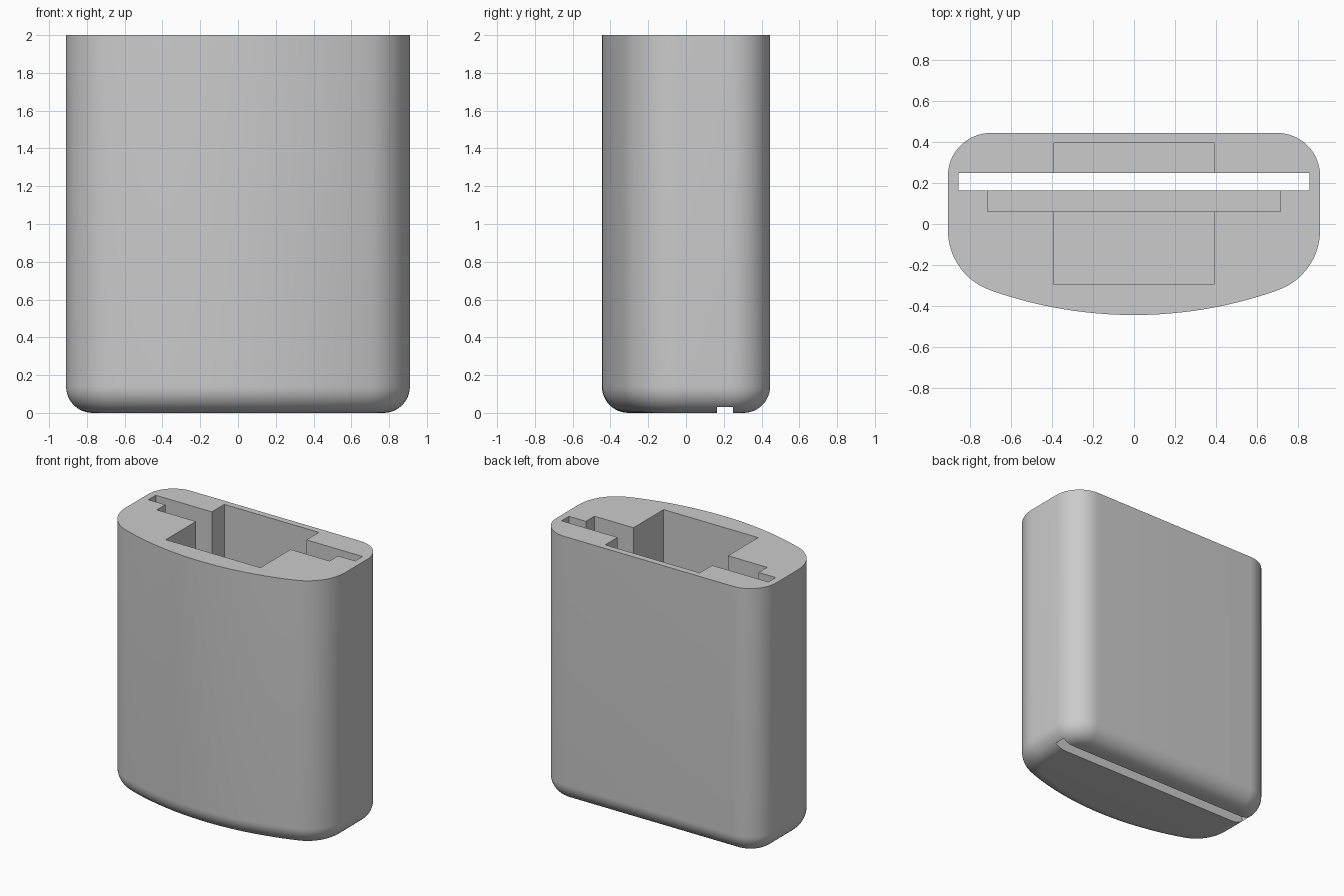
import bpy, bmesh
from math import sin, cos, atan2, pi, hypot

default = bpy.data.objects.get("Cube")
if default:
    bpy.data.objects.remove(default, do_unlink=True)

HALF_W, HALF_D, HEIGHT = 0.91, 0.445, 2.0
FILLET = 0.14
BACK_R = 0.21       # back corner radius
BOW_R = 2.1         # shallow bowed front
SIDE_R = 0.312      # front corner, tangent to bow and side

grey = bpy.data.materials.new("plain_grey")
grey.use_nodes = True
colour = (0.6, 0.6, 0.6, 1)
grey.diffuse_color = colour
grey.node_tree.nodes["Principled BSDF"].inputs["Base Color"].default_value = colour


def arc(cx, cy, r, a, b, n):
    return [(cx + r * cos(a + (b - a) * i / n), cy + r * sin(a + (b - a) * i / n))
            for i in range(n + 1)]


def outline(inset):
    """Right half as tangent arcs, front centre to back, then mirrored."""
    bow_y = BOW_R - HALF_D
    side_x, side_y = HALF_W - SIDE_R, -0.03
    join = atan2(side_y - bow_y, side_x)
    half = arc(0, bow_y, BOW_R - inset, -pi / 2, join, 12)
    half += arc(side_x, side_y, SIDE_R - inset, join, 0, 16)[1:]
    half += arc(HALF_W - BACK_R, HALF_D - BACK_R, BACK_R - inset, 0, pi / 2, 16)
    return half + [(-x, y) for x, y in reversed(half[1:])]


# Body: rounded bottom edge, straight walls, flat top
bm = bmesh.new()
steps = 12
levels = [(FILLET * (1 - sin(pi / 2 * i / steps)), FILLET * (1 - cos(pi / 2 * i / steps)))
          for i in range(steps + 1)] + [(0, HEIGHT)]
rings = [[bm.verts.new((x, y, z)) for x, y in outline(inset)] for inset, z in levels]
for low, high in zip(rings, rings[1:]):
    for i in range(len(low)):
        j = (i + 1) % len(low)
        bm.faces.new((low[i], low[j], high[j], high[i]))
bm.faces.new(rings[0][::-1])
bm.faces.new(rings[-1])
bmesh.ops.recalc_face_normals(bm, faces=bm.faces)
mesh = bpy.data.meshes.new("holder_body")
bm.to_mesh(mesh)
bm.free()
mesh.materials.append(grey)
body = bpy.data.objects.new("holder_body", mesh)
bpy.context.collection.objects.link(body)


def cut(name, half_x, y0, y1, z0):
    """Cut a box open at the top, down to z0."""
    top = HEIGHT + 0.2
    bpy.ops.mesh.primitive_cube_add(size=1, location=(0, (y0 + y1) / 2, (z0 + top) / 2))
    box = bpy.context.object
    box.name = name
    box.scale = (2 * half_x, y1 - y0, top - z0)
    box.hide_render = True
    box.data.materials.append(grey)
    bpy.context.view_layer.update()
    bpy.ops.object.select_all(action='DESELECT')
    bpy.context.view_layer.objects.active = body
    body.select_set(True)
    mod = body.modifiers.new(name, 'BOOLEAN')
    mod.operation, mod.solver, mod.object = 'DIFFERENCE', 'EXACT', box
    bpy.ops.object.modifier_apply(modifier=name)
    bpy.data.objects.remove(box, do_unlink=True)


# Centre pocket, shallow-width recess and the slot that runs right through
cut("centre_pocket", 0.392, -0.295, 0.397, 0.16)
cut("wide_recess", 0.716, 0.062, 0.2, 0.10)
cut("through_slot", 0.857, 0.163, 0.25, -0.2)

bpy.ops.object.shade_smooth_by_angle(angle=pi / 6)
